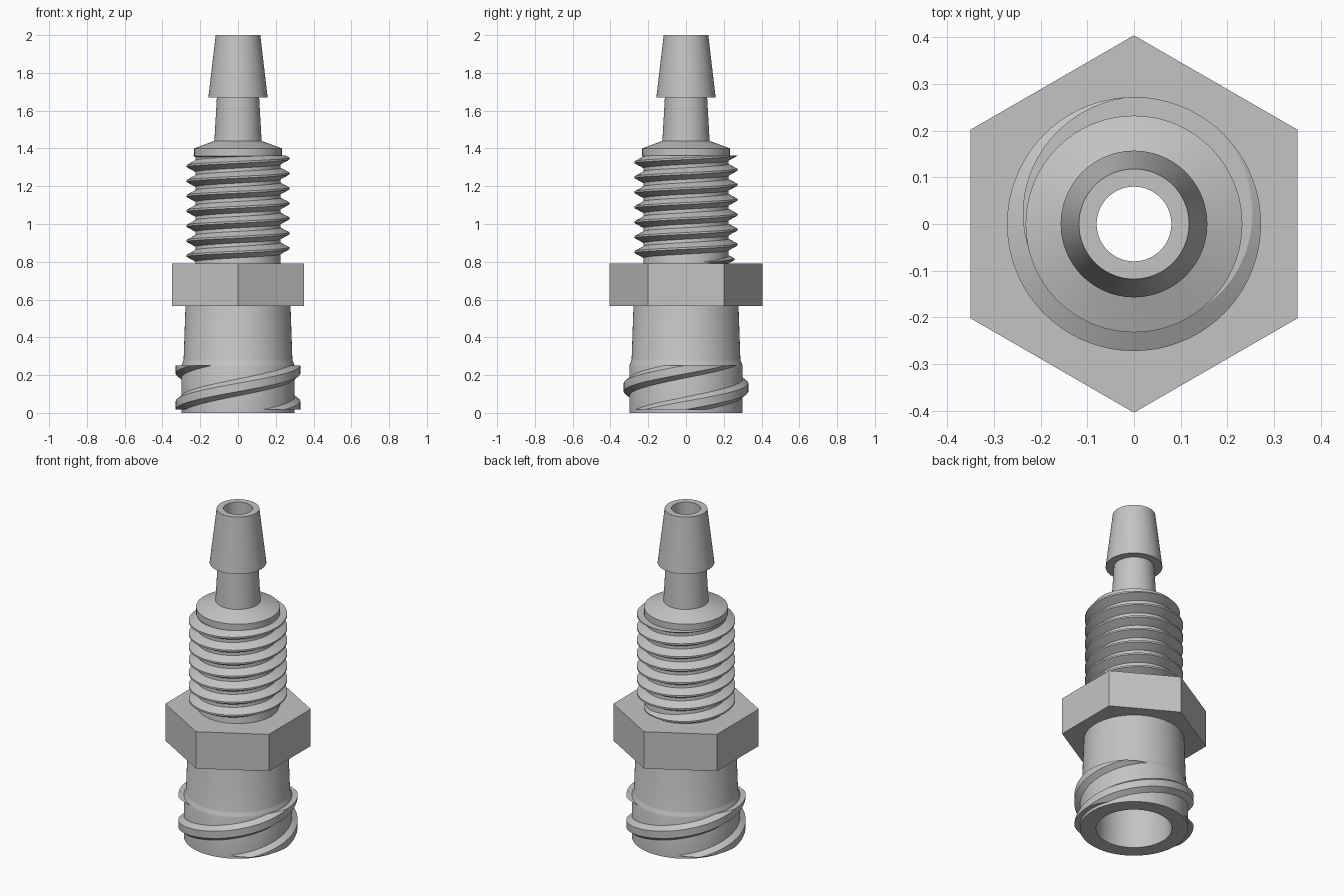
import bpy, bmesh, math
from mathutils import Vector

if "Cube" in bpy.data.objects:
    bpy.data.objects.remove(bpy.data.objects["Cube"])

grey = bpy.data.materials.new("satin_grey")
grey.use_nodes = True
GREY = (0.55, 0.55, 0.55, 1)
grey.diffuse_color = GREY
grey.node_tree.nodes["Principled BSDF"].inputs["Base Color"].default_value = GREY


def finish(name, bm):
    bmesh.ops.recalc_face_normals(bm, faces=bm.faces)
    mesh = bpy.data.meshes.new(name)
    bm.to_mesh(mesh)
    bm.free()
    mesh.materials.append(grey)
    obj = bpy.data.objects.new(name, mesh)
    bpy.context.collection.objects.link(obj)
    bpy.ops.object.select_all(action='DESELECT')
    obj.select_set(True)
    bpy.context.view_layer.objects.active = obj
    bpy.ops.object.shade_smooth_by_angle(angle=math.radians(25))
    return obj


def point(r, angle, z):
    return Vector((r * math.cos(angle), r * math.sin(angle), z))


def lathe(name, profile, segments, phase=0.0):
    """Revolve a closed (radius, z) loop about the z axis."""
    bm = bmesh.new()
    rings = [[bm.verts.new(point(r, phase + math.tau * i / segments, z))
              for r, z in profile] for i in range(segments)]
    n = len(profile)
    for i in range(segments):
        a, b = rings[i], rings[(i + 1) % segments]
        for j in range(n):
            k = (j + 1) % n
            bm.faces.new((a[j], b[j], b[k], a[k]))
    return finish(name, bm)


def helix(name, start, end, z_at, section, low, high, fade=0.0, step=5):
    """Sweep a (radius, height) section up a helix, then trim it flat."""
    bm = bmesh.new()
    rings = []
    base = min(r for r, h in section)
    for i in range(int((end - start) / step) + 1):
        deg = start + i * step
        f = min(1, 0.02 + (deg - start) / fade) if fade else 1
        rings.append([bm.verts.new(point(base + (r - base) * f, math.radians(deg),
                                         z_at(deg) + h * f)) for r, h in section])
    n = len(section)
    for a, b in zip(rings, rings[1:]):
        for j in range(n):
            k = (j + 1) % n
            bm.faces.new((a[j], b[j], b[k], a[k]))
    bm.faces.new(rings[0])
    bm.faces.new(rings[-1])
    # Trim both ends and cap the cuts
    for z, up in ((low, -1), (high, 1)):
        cut = bmesh.ops.bisect_plane(
            bm, geom=bm.verts[:] + bm.edges[:] + bm.faces[:], dist=1e-6,
            plane_co=(0, 0, z), plane_no=(0, 0, up), clear_outer=True)
        edges = [e for e in cut["geom_cut"] if isinstance(e, bmesh.types.BMEdge)]
        if edges:
            caps = bmesh.ops.holes_fill(bm, edges=edges, sides=0)["faces"]
            bmesh.ops.triangulate(bm, faces=caps, ngon_method='EAR_CLIP')
    return finish(name, bm)


# Hollow body: socket, threaded core, collar, stem and hose barb
lathe("fitting_body", [
    (0.21, 0), (0.30, 0), (0.30, 0.25), (0.297, 0.258), (0.291, 0.272),
    (0.288, 0.28), (0.278, 0.57), (0.225, 0.78), (0.225, 1.355),
    (0.232, 1.36), (0.232, 1.40), (0.125, 1.44), (0.112, 1.67),
    (0.157, 1.67), (0.118, 2.0), (0.08, 2.0), (0.08, 0.62), (0.19, 0.56),
], 96)

# Hexagonal wrench collar
lathe("hex_collar", [(0.22, 0.565), (0.404, 0.565), (0.404, 0.79), (0.22, 0.79)],
      6, math.pi / 2)

# Fine screw thread
PITCH = 0.0792
helix("screw_thread", 0, 360 * 7 + 220, lambda d: 0.792 + PITCH * d / 360,
      [(0.215, -0.036), (0.272, -0.005), (0.272, 0.005), (0.215, 0.036)],
      0.78, 1.362, fade=130)

# Pair of coarse locking threads on the socket
for side, offset in (("front", 0), ("back", 180)):
    helix("locking_thread_" + side, -300 + offset, 120 + offset,
          lambda d: 0.135 + 0.19 * (d - offset + 90) / 180,
          [(0.285, -0.056), (0.33, -0.022), (0.33, 0.022), (0.285, 0.056)],
          0.018, 0.252)
